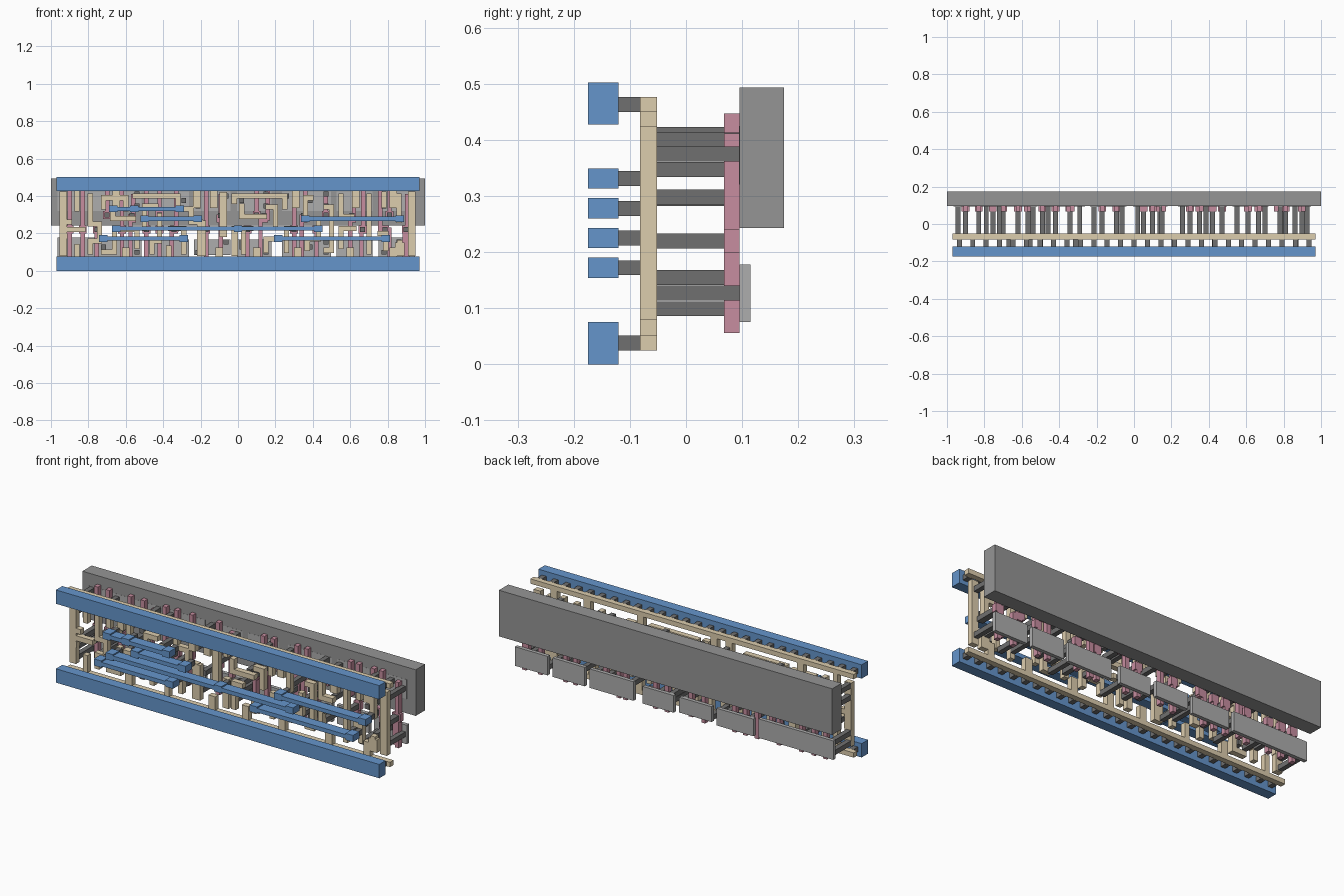
import bpy, bmesh

def material(name, rgb):
    m = bpy.data.materials.new(name)
    m.diffuse_color = (*rgb, 1)
    return m

TAN = material("tan", (0.72, 0.61, 0.42))
PINK = material("pink", (0.57, 0.27, 0.35))
BLUE = material("blue", (0.13, 0.30, 0.60))
DARK = material("dark_grey", (0.16, 0.16, 0.16))
GREY = material("mid_grey", (0.30, 0.30, 0.30))
LIGHT = material("light_grey", (0.42, 0.42, 0.42))

def layer(name, rects, y0, y1, mat):
    """One object of boxes: every rect (x0, x1, z0, z1) extruded from y0 to y1."""
    bm = bmesh.new()
    for x0, x1, z0, z1 in rects:
        vs = bmesh.ops.create_cube(bm, size=1)["verts"]
        for v in vs:
            v.co = (x0 + (v.co.x + .5) * (x1 - x0),
                    y0 + (v.co.y + .5) * (y1 - y0),
                    z0 + (v.co.z + .5) * (z1 - z0))
    me = bpy.data.meshes.new(name)
    bm.to_mesh(me)
    bm.free()
    ob = bpy.data.objects.new(name, me)
    bpy.context.collection.objects.link(ob)
    me.materials.append(mat)
    return ob

def sq(x, z, w):
    return (x - w / 2, x + w / 2, z - w / 2, z + w / 2)

def trace(pts, w):
    """Right-angled path of bars, pts given flat as x, z, x, z ..."""
    p = list(zip(pts[::2], pts[1::2]))
    h = w / 2
    return [(min(a[0], b[0]) - h, max(a[0], b[0]) + h,
             min(a[1], b[1]) - h, max(a[1], b[1]) + h) for a, b in zip(p, p[1:])]

RAILS = (0.038, 0.463)
C = 0.0266   # contact width

# back slab and the pads on it
layer("back_slab", [(-1, 1, 0.243, 0.493)], 0.095, 0.175, GREY)
pads = [(-.964, -.515), (-.485, -.263), (-.234, -.04), (-.006, .18),
        (.234, .497), (.527, .72), (.75, .946)]
layer("lower_pads", [(a, b, .075 if i != 2 else .085, .178 if i in (0, 4, 5, 6) else .168)
                     for i, (a, b) in enumerate(pads)], 0.095, 0.115, LIGHT)
layer("upper_pads", [(a, b, .32, .425) for a, b in pads], 0.0945, 0.115, LIGHT)

# pink gate strips: lower x, upper x, jog height
gates = [(-.90, -.90, .22), (-.83, -.83, .22), (-.755, -.70, .22), (-.62, -.62, .22),
         (-.575, -.56, .28), (-.49, -.49, .22), (-.42, -.42, .28), (-.355, -.33, .22),
         (-.17, -.17, .22), (-.093, -.093, .28), (.05, .10, .22), (.12, .16, .28),
         (.30, .30, .22), (.34, .36, .28), (.42, .47, .22), (.60, .62, .28),
         (.66, .67, .22), (.81, .76, .22), (.905, .81, .28), (.89, .905, .22)]
strips = []
for i, (a, b, z) in enumerate(gates):
    lo, hi = (.067, .435) if i % 5 != 4 else (.08, .40)
    if i % 4 == 2:      # split strip: upper and lower halves
        strips += trace([a, lo, a, .22], .0234) + trace([b, .29, b, hi], .0234)
        strips += [sq(a, .22, .042), sq(b, .298, .042)]
    else:
        strips += trace([a, lo, a, z, b, z, b, hi], .0234) + [sq((a + b) / 2, z, .042)]
layer("gate_strips", strips, 0.068, 0.095, PINK)

# posts from gate strips
posts = []
for i, (a, b, z) in enumerate(gates):
    posts.append(sq(a, .22, C) if i % 4 == 2 else sq((a + b) / 2, .22 if z == .22 else .295, C))
    if i % 4 == 2:
        posts.append(sq(b, .298, C))
layer("gate_posts", posts, -0.052, 0.068, DARK)

# posts from pads
px = [-.94, -.79, -.72, -.54, -.46, -.29, -.215, -.065, .02, .15,
      .26, .385, .47, .55, .70, .78, .86, .925]
low, high = [], []
for i, x in enumerate(px):
    low.append(sq(x, (.099, .155, .127)[i % 3], C))
    high.append(sq(x, (.347, .40, .375)[i % 3], C))
    if i % 4 == 0:
        low.append(sq(x, .155, C))
    if i % 3 == 0:
        high.append(sq(x, .41, C))
layer("pad_posts", low + high, -0.052, 0.095, DARK)

# tan wiring layer
wires_left = [
    (-.94, .095, -.94, .185, -.925, .185), (-.94, .41, -.94, .26, -.90, .26),
    (-.86, .05, -.86, .13), (-.86, .45, -.86, .33),
    (-.79, .10, -.79, .16, -.74, .16, -.74, .25, -.79, .25, -.79, .40),
    (-.90, .22, -.83, .22), (-.72, .34, -.72, .39, -.60, .39, -.60, .33),
    (-.72, .10, -.66, .10, -.66, .225), (-.67, .33, -.67, .28, -.56, .28),
    (-.54, .13, -.54, .22, -.62, .22), (-.55, .40, -.32, .40, -.32, .35),
    (-.46, .10, -.46, .16, -.42, .16, -.42, .295), (-.50, .225, -.50, .345, -.44, .345),
    (-.37, .05, -.37, .12), (-.29, .10, -.29, .225, -.36, .225),
    (-.31, .33, -.25, .33, -.25, .26, -.20, .26)]
wires_right = [
    (-.02, .37, -.02, .40, .25, .40, .25, .34), (.03, .10, .03, .225, .07, .225),
    (.02, .345, .02, .29, .14, .29), (.15, .11, .15, .17, .20, .17),
    (.20, .25, .20, .34, .16, .34), (.26, .11, .26, .225, .30, .225),
    (.36, .28, .36, .39, .39, .39), (.37, .12, .37, .17, .43, .17, .43, .27),
    (.47, .11, .50, .11, .50, .34, .47, .34), (.55, .13, .55, .225, .62, .225),
    (.55, .40, .55, .29, .61, .29), (.70, .10, .70, .40),
    (.79, .12, .79, .20, .76, .20), (.865, .10, .865, .15),
    (.86, .27, .86, .40), (.78, .35, .78, .41)]
tan = [(-.97, .97, z - .013, z + .013) for z in RAILS]
for w in wires_left + wires_right:
    tan += trace(w, .0275)
tan += [(-.955, -.915, .08, .425), (.91, .95, .08, .425), (-.22, -.17, .08, .27),
        (-.10, -.06, .18, .42), (-.035, .0, .08, .24), (.84, .89, .08, .15)]
# taps joining the rails
tan += [(x - .02, x + .02, .03, .125) for x in (-.60, -.10, .10, .32, .60, .83)]
tan += [(x - .02, x + .02, .335, .47) for x in (-.65, -.22, -.13, .31, .63, .83)]
layer("wiring_layer", tan, -0.082, -0.052, TAN)

# blue front bars: height, end and middle pad positions
bars = [(.331, (-.668, -.555, -.312)), (.278, (-.50, -.215)), (.278, (.36, .865)),
        (.225, (-.65, 0, .43)), (.172, (-.72, -.29)), (.172, (.215, .79))]
blue = []
for z, xs in bars:
    blue.append((xs[0], xs[-1], z - .011, z + .011))
    blue += [(x - .0225, x + .0225, z - .018, z + .018) for x in xs]
layer("front_bars", blue, -0.175, -0.12, BLUE)
layer("front_rails", [(-.97, .97, z - .0375, z + .0375) for z in (.0375, .465)],
      -0.175, -0.12, BLUE)

# short pegs between the wiring and the blue bars
pegs = [sq(-.934 + .0719 * k, z, C) for k in range(27) for z in RAILS]
pegs += [sq(x, z, C) for z, xs in bars for x in xs]
layer("front_pegs", pegs, -0.12, -0.082, DARK)
